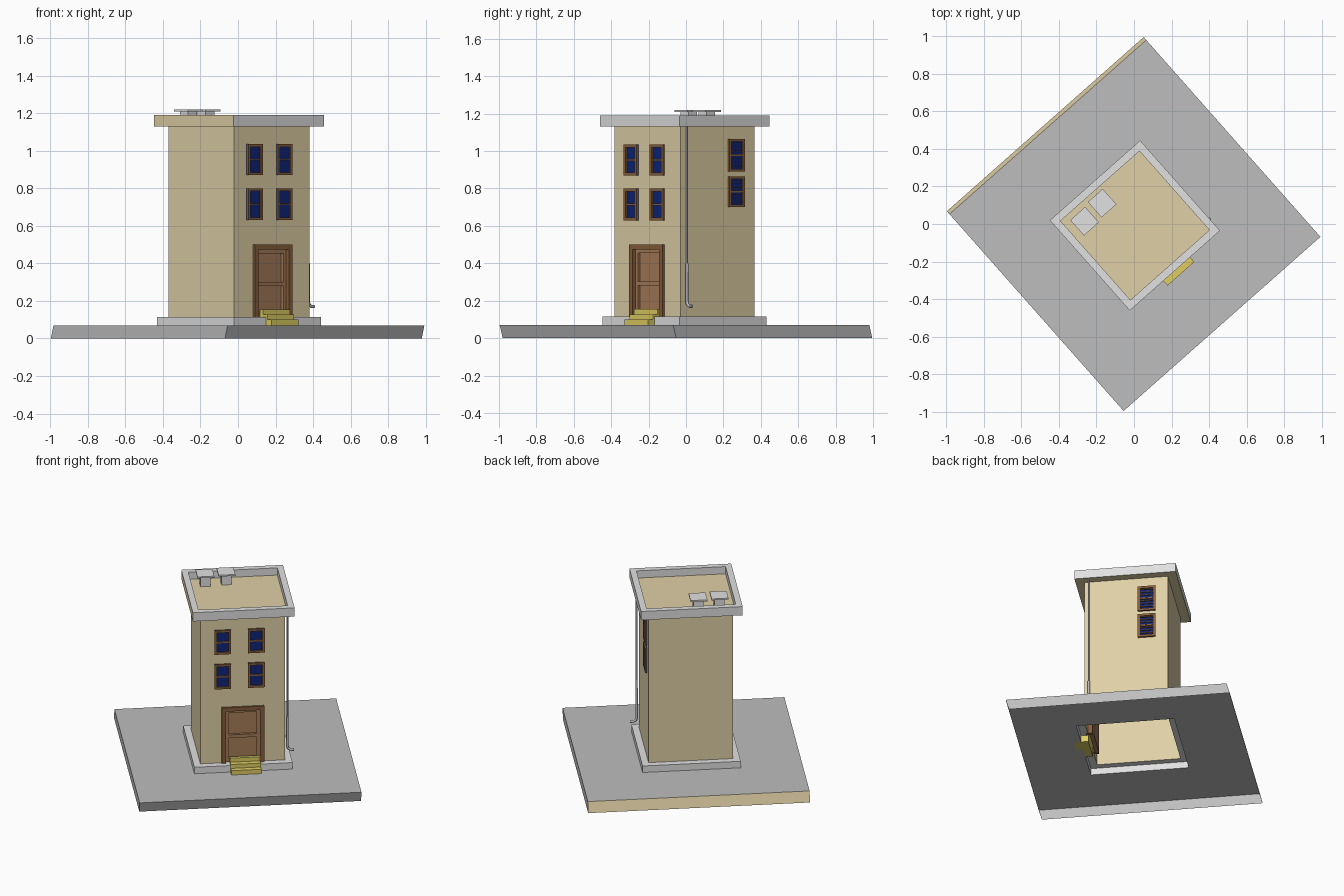
import bpy, bmesh, math

if "Cube" in bpy.data.objects:
    bpy.data.objects.remove(bpy.data.objects["Cube"])

ANGLE = math.radians(41.5)
CENTRE = (0.005, -0.008, 0)
HU, HV = 0.267, 0.264          # half width and half depth of the tower
GROUND, FLOOR, EAVES, TOP = 0.07, 0.115, 1.13, 1.19


def material(name, rgb):
    lin = [((c / 255 + 0.055) / 1.055) ** 2.4 for c in rgb] + [1]
    m = bpy.data.materials.new(name)
    m.use_nodes = True
    m.diffuse_color = lin
    m.node_tree.nodes["Principled BSDF"].inputs["Base Color"].default_value = lin
    return m


TAN = material("tan plaster", (224, 208, 166))
PAVING = material("paving grey", (190, 190, 190))
PALE = material("pale grey", (225, 225, 225))
PIPE = material("pipe grey", (185, 185, 190))
YELLOW = material("yellow steps", (223, 206, 98))
DOOR = material("door brown", (166, 123, 88))
FRAME = material("frame brown", (136, 95, 60))
GLASS = material("window blue", (14, 36, 122))


def place(name, mesh, *mats):
    for m in mats:
        mesh.materials.append(m)
    ob = bpy.data.objects.new(name, mesh)
    ob.location = CENTRE
    ob.rotation_euler.z = ANGLE
    bpy.context.collection.objects.link(ob)
    return ob


def quads(name, faces, *mats):
    """faces: list of (four corners, material index)"""
    bm = bmesh.new()
    for corners, index in faces:
        f = bm.faces.new([bm.verts.new(c) for c in corners])
        f.material_index = index
    bmesh.ops.remove_doubles(bm, verts=bm.verts, dist=1e-5)
    me = bpy.data.meshes.new(name)
    bm.to_mesh(me)
    bm.free()
    return place(name, me, *mats)


def rect(hu, hv, z, shift=0):
    return [(-hu, -hv + shift, z), (hu, -hv + shift, z),
            (hu, hv + shift, z), (-hu, hv + shift, z)]


def band(a, b, tinted=None):
    """Four quads between two rectangles; side order is front, right, back, left"""
    return [((a[i], a[(i + 1) % 4], b[(i + 1) % 4], b[i]), int(i == tinted))
            for i in range(4)]


def box(name, u, v, z, mat):
    bm = bmesh.new()
    bmesh.ops.create_cube(bm, size=1)
    for vert in bm.verts:
        vert.co = [(r[0] + r[1]) / 2 + c * (r[1] - r[0])
                   for r, c in zip((u, v, z), vert.co)]
    me = bpy.data.meshes.new(name)
    bm.to_mesh(me)
    bm.free()
    return place(name, me, mat)


def on_wall(name, side, a, z, d, mat):
    """Box on a wall: a runs along the wall, d is distance out of it"""
    if side == "front":
        return box(name, a, (-HV - d[1], -HV - d[0]), z, mat)
    return box(name, (HU + d[0], HU + d[1]), a, z, mat)


def border(name, side, a, z, w, d, mat, sill=True):
    on_wall(name + "_left", side, (a[0], a[0] + w), z, d, mat)
    on_wall(name + "_right", side, (a[1] - w, a[1]), z, d, mat)
    inner = (a[0] + w, a[1] - w)
    on_wall(name + "_head", side, inner, (z[1] - w, z[1]), d, mat)
    if sill:
        on_wall(name + "_sill", side, inner, (z[0], z[0] + w), d, mat)


# Paving slab with skewed sides, and plinth, both open underneath
PL = 0.31
slab_top = rect(0.7, 0.7, GROUND)
quads("paving_slab", band(rect(0.7, 0.7, 0, 0.021), slab_top, 2)
      + band(slab_top, rect(PL, PL, GROUND)), PAVING, TAN)
plinth_top = rect(PL, PL, FLOOR)
quads("plinth", band(rect(PL, PL, GROUND), plinth_top)
      + band(plinth_top, rect(HU, HV, FLOOR)), PALE)

# Tower walls, the front one left open around the doorway
D0, D1, DZ = -0.133, 0.135, 0.5
walls = band(rect(HU, HV, FLOOR), rect(HU, HV, EAVES))[1:]
for a0, a1, z0 in ((-HU, D0, FLOOR), (D0, D1, DZ), (D1, HU, FLOOR)):
    walls.append((((a0, -HV, z0), (a1, -HV, z0), (a1, -HV, EAVES), (a0, -HV, EAVES)), 0))
quads("walls", walls, TAN)

# Flat roof with parapet
R, RI = 0.321, 0.281
outer_low, outer_top = rect(R, R, EAVES), rect(R, R, TOP)
inner_top, inner_low = rect(RI, RI, TOP), rect(RI, RI, EAVES + 0.01)
quads("roof", band(outer_low, outer_top, 3) + band(outer_top, inner_top)
      + band(inner_top, inner_low) + [(inner_low, 1), (outer_low[::-1], 1)], PALE, TAN)

# Roof vents
for i, (u, v) in enumerate(((-0.186, 0.195), (-0.052, 0.205))):
    box(f"vent_stem_{i}", (u - 0.032, u + 0.032), (v - 0.032, v + 0.032),
        (EAVES + 0.01, 1.21), PALE)
    box(f"vent_cap_{i}", (u - 0.053, u + 0.053), (v - 0.055, v + 0.055),
        (1.21, 1.22), PALE)

# Doorway: frame, recessed leaf, rails
border("door_frame", "front", (D0, D1), (FLOOR, DZ), 0.026, (-0.03, 0.0135), FRAME, False)
I0, I1 = D0 + 0.026, D1 - 0.026
on_wall("door_leaf", "front", (I0, I1), (FLOOR, DZ - 0.026), (-0.035, -0.025), DOOR)
border("door_rails", "front", (I0, I1), (FLOOR, DZ - 0.026), 0.02, (-0.025, -0.008), DOOR)
on_wall("door_mid_rail", "front", (I0 + 0.02, I1 - 0.02), (0.28, 0.302),
        (-0.025, -0.008), DOOR)


# Windows
def window(name, side, mid, w, z, slats=0):
    a = (mid - w / 2, mid + w / 2)
    on_wall(name + "_glass", side, a, z, (0, 0.004), GLASS)
    border(name + "_frame", side, a, z, 0.015, (0, 0.0125), FRAME)
    inner = (a[0] + 0.015, a[1] - 0.015)
    half = (z[0] + z[1]) / 2
    on_wall(name + "_bar", side, inner, (half - 0.005, half + 0.005), (0.004, 0.01), FRAME)
    for i in range(slats):
        s = z[0] + 0.015 + (i + 0.7) * (z[1] - z[0] - 0.03) / slats
        on_wall(f"{name}_slat_{i}", side, inner, (s - 0.002, s + 0.002),
                (0.004, 0.012), FRAME)


for row, z in (("lower", (0.63, 0.8)), ("upper", (0.87, 1.035))):
    window(row + "_front_window_a", "front", -0.126, 0.104, z)
    window(row + "_front_window_b", "front", 0.085, 0.106, z)
window("lower_side_window", "side", 0.13, 0.112, (0.7, 0.865), 7)
window("upper_side_window", "side", 0.13, 0.112, (0.89, 1.065), 7)

# Entrance steps
for i, (out, z) in enumerate(((0.355, 0.1), (0.321, 0.127), (0.287, 0.155))):
    box(f"step_{i}", (-0.082, 0.108), (-out, -HV), (GROUND, z), YELLOW)


# Drainpipe with thicker lower length and outward spout
def pipe(name, points, radius):
    cu = bpy.data.curves.new(name, "CURVE")
    cu.dimensions = "3D"
    cu.bevel_depth = radius
    cu.bevel_resolution = 1
    cu.use_fill_caps = True
    sp = cu.splines.new("POLY")
    sp.points.add(len(points) - 1)
    for p, co in zip(sp.points, points):
        p.co = (*co, 1)
    return place(name, cu, PIPE)


PU, PV = 0.285, -0.235
pipe("drainpipe", [(PU, PV, EAVES), (PU, PV, 0.39)], 0.006)
pipe("drainpipe_spout", [(PU, PV, 0.4), (PU, PV, 0.195), (PU + 0.006, PV, 0.18),
                         (PU + 0.02, PV, 0.171), (PU + 0.042, PV, 0.17)], 0.009)
